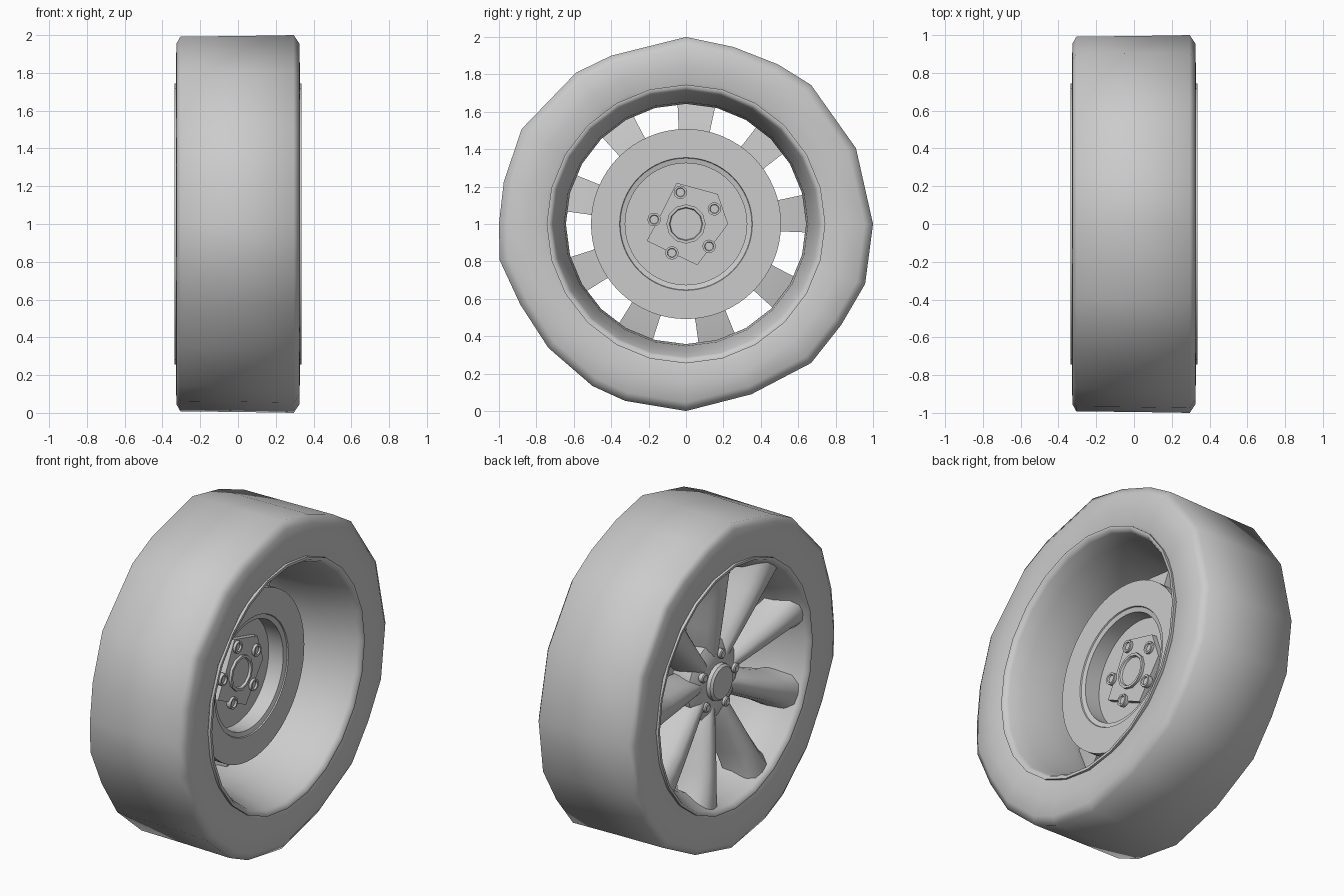
import bpy, bmesh
from math import cos, sin, radians

if "Cube" in bpy.data.objects:
    bpy.data.objects.remove(bpy.data.objects["Cube"])


def finish(name, bm, angle):
    bmesh.ops.remove_doubles(bm, verts=bm.verts, dist=0.0001)
    bmesh.ops.recalc_face_normals(bm, faces=bm.faces)
    me = bpy.data.meshes.new(name)
    bm.to_mesh(me)
    bm.free()
    ob = bpy.data.objects.new(name, me)
    bpy.context.collection.objects.link(ob)
    bpy.ops.object.select_all(action='DESELECT')
    ob.select_set(True)
    bpy.context.view_layer.objects.active = ob
    bpy.ops.object.shade_smooth_by_angle(angle=radians(angle))
    return ob


def skin(bm, rings, loop=False, closed_ring=False):
    """Join neighbouring rings of points with quads."""
    vs = [[bm.verts.new(p) for p in r] for r in rings]
    n = len(vs)
    for i in range(n if loop else n - 1):
        a, b = vs[i], vs[(i + 1) % n]
        m = len(a)
        for j in range(m if closed_ring else m - 1):
            k = (j + 1) % m
            bm.faces.new((a[j], a[k], b[k], b[j]))
    return vs


def lathe(name, profile, segs=24, outline=None, closed=False, angle=35, cy=0, cz=1):
    """Turn (x, radius) points around the axle; outline gives uneven (angle, scale) steps."""
    steps = outline or [(360 * i / segs, 1) for i in range(segs)]
    rings = []
    for a, s in steps:
        c, d = cos(radians(a)), sin(radians(a))
        rings.append([(x, cy + r * (s if r > 0.9 else 1) * c,
                       cz + r * (s if r > 0.9 else 1) * d) for x, r in profile])
    bm = bmesh.new()
    skin(bm, rings, loop=True, closed_ring=closed)
    return finish(name, bm, angle)


# Tyre with an uneven low-poly outline
outline = [(0, 1), (24, .995), (48, 1), (60, .985), (75, .98), (90, 1), (114, .985),
           (126, 1), (150, 1.015), (167, 1), (180, 1), (191, 1.015), (206, .985),
           (222, .99), (240, 1), (251, 1), (270, 1), (291, .975), (312, 1),
           (327, .99), (341.5, 1.01)]
lathe("tyre", [(-.315, .735), (-.325, .76), (-.328, .85), (-.326, .955), (-.305, .992),
               (0, .995), (.295, 1), (.325, .955), (.327, .85), (.325, .76), (.315, .735)],
      outline=outline, angle=65)

# Rim: lips and barrel
lathe("rim", [(.30, .745), (.335, .745), (.335, .728), (.31, .712), (.22, .685), (.08, .652),
              (-.08, .642), (-.18, .65), (-.26, .69), (-.31, .715), (-.335, .73),
              (-.335, .745), (-.30, .745), (-.18, .69), (0, .675), (.2, .70)],
      segs=24, closed=True, angle=65)

# Nine spokes: (radius, front x, back x, half width front, half width back)
sections = [(.08, -.20, -.05, .022, .03), (.20, -.22, -.06, .05, .066),
            (.36, -.25, -.075, .06, .077), (.52, -.28, -.10, .068, .086),
            (.63, -.297, -.12, .08, .10), (.71, -.305, -.14, .105, .125)]
for i in range(9):
    a = radians(85 + 40 * i)
    rings = []
    for r, xf, xb, wf, wb in sections:
        pts = [(xb, -wb), (xb - .05, -wb), (xf + .045, -wf), (xf + .005, -wf * .55),
               (xf - .003, 0), (xf + .005, wf * .55), (xf + .045, wf), (xb - .05, wb), (xb, wb)]
        rings.append([(x, r * cos(a) - t * sin(a), 1 + r * sin(a) + t * cos(a))
                      for x, t in pts])
    bm = bmesh.new()
    ends = skin(bm, rings, closed_ring=True)
    bm.faces.new(ends[0])
    bm.faces.new(ends[-1])
    finish("spoke", bm, 50)

# Hub core and front centre cap
lathe("hub", [(-.03, 0), (-.03, .21), (-.12, .24), (-.18, .235), (-.21, .18), (-.215, .12),
              (-.215, 0)], segs=20, angle=50)
lathe("centre_cap", [(-.19, .112), (-.238, .108), (-.25, .095), (-.245, 0)], segs=20)

# Brake disc with a recessed hat on the inner side
lathe("brake_disc", [(-.02, 0), (-.02, .325), (.078, .325), (.085, .352), (.092, .355),
                     (.092, .508), (.035, .508), (.035, .36), (-.05, .34), (-.05, 0)], segs=64)

# Five-cornered hub plate, bolts and axle socket seen from inside
plate = [(-.05, .22), (.17, .16), (.225, 0), (.06, -.22), (-.21, -.09), (-.14, .04)]
bm = bmesh.new()
ends = skin(bm, [[(x, y, 1 + z) for y, z in plate] for x in (-.03, .012)], closed_ring=True)
bm.faces.new(ends[0])
bm.faces.new(ends[1])
finish("hub_plate", bm, 30)
lathe("axle_socket", [(.0, .105), (.028, .105), (.028, .09), (.015, .085), (.015, 0)], segs=12)
for i in range(5):
    a = radians(28 + 72 * i)
    y, z = .172 * cos(a), 1 + .172 * sin(a)
    lathe("inner_bolt", [(.0, .036), (.028, .036), (.028, .025), (.018, .022), (.018, 0)],
          segs=12, cy=y, cz=z)
    lathe("wheel_nut", [(-.17, .028), (-.228, .028), (-.233, .02), (-.225, 0)],
          segs=12, cy=y * .95, cz=1 + (z - 1) * .95)
